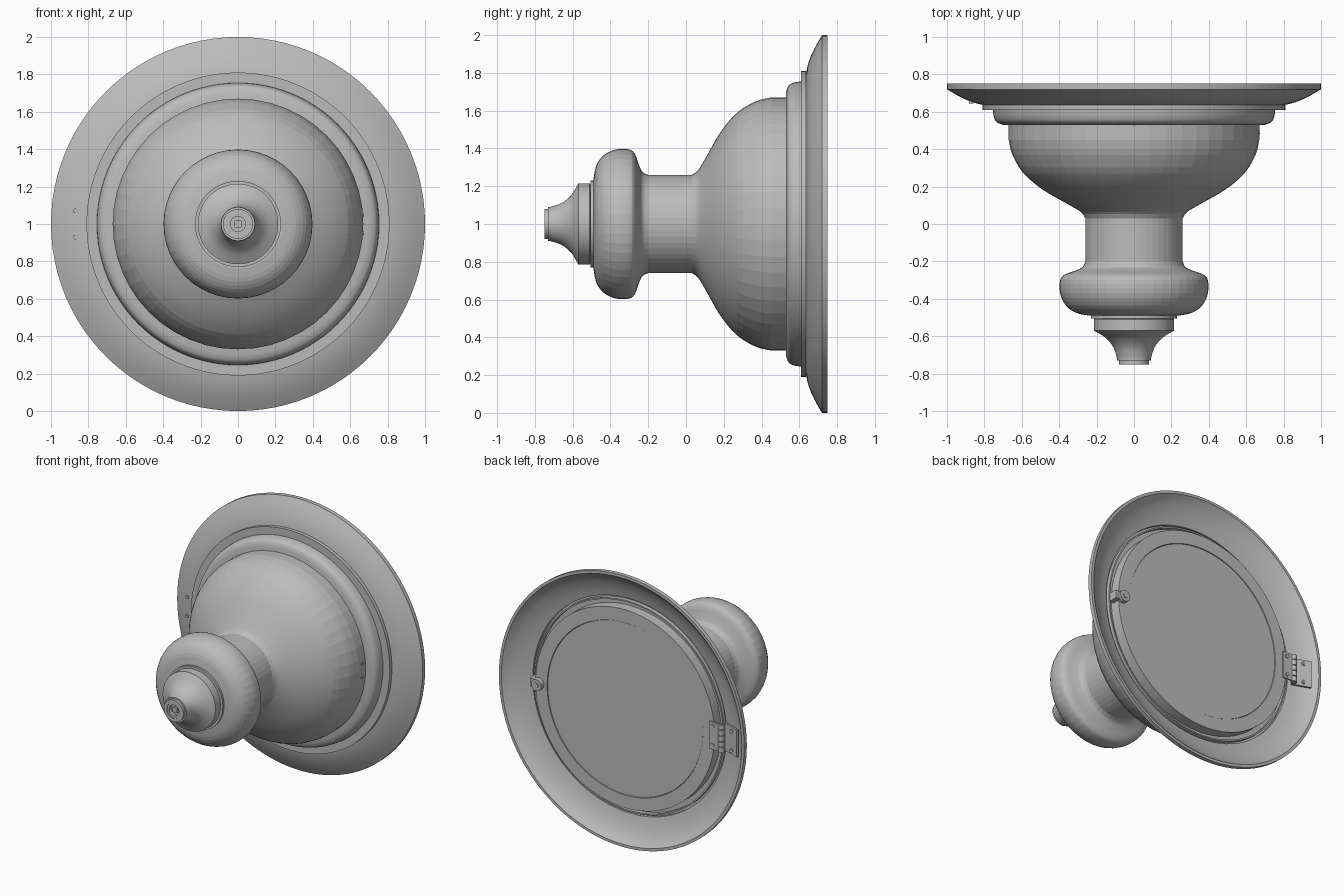
import bpy
import bmesh
from math import pi, sin, cos, radians
from mathutils import Matrix, Vector

if "Cube" in bpy.data.objects:
    bpy.data.objects.remove(bpy.data.objects["Cube"], do_unlink=True)

grey = bpy.data.materials.new("plain grey metal")
grey.use_nodes = True
grey.diffuse_color = (0.5, 0.5, 0.5, 1)
grey.node_tree.nodes["Principled BSDF"].inputs["Base Color"].default_value = grey.diffuse_color

CENTRE = Vector((0, 0, 1))
ACROSS_X = Matrix.Rotation(pi / 2, 4, "Y")
ALONG_Y = Matrix.Rotation(pi / 2, 4, "X")


def finish(name, bm, smooth_angle=0):
    """Turn a bmesh into a named object, optionally smooth shaded."""
    bmesh.ops.remove_doubles(bm, verts=bm.verts, dist=0.0002)
    bmesh.ops.recalc_face_normals(bm, faces=bm.faces)
    mesh = bpy.data.meshes.new(name)
    bm.to_mesh(mesh)
    bm.free()
    mesh.materials.append(grey)
    obj = bpy.data.objects.new(name, mesh)
    bpy.context.collection.objects.link(obj)
    if smooth_angle:
        bpy.ops.object.select_all(action="DESELECT")
        obj.select_set(True)
        bpy.context.view_layer.objects.active = obj
        bpy.ops.object.shade_smooth_by_angle(angle=radians(smooth_angle))
    return obj


def curve(points, steps=4):
    """Smooth run of profile points passing through the given ones."""
    p = [Vector(q) for q in points]
    p = [2 * p[0] - p[1]] + p + [2 * p[-1] - p[-2]]
    out = []
    for a, b, c, d in zip(p, p[1:], p[2:], p[3:]):
        for i in range(steps):
            t = i / steps
            out.append((2 * b + (c - a) * t + (2 * a - 5 * b + 4 * c - d) * t ** 2
                        + (3 * b - a - 3 * c + d) * t ** 3) / 2)
    return out + [p[-2]]


def lathe(name, profile, sides=64, ring=False, smooth_angle=0):
    """Turn (radius, y) points about the front-to-back axis."""
    bm = bmesh.new()
    verts = [bm.verts.new(CENTRE + Vector((r, y, 0))) for r, y in profile]
    pairs = list(zip(verts, verts[1:]))
    if ring:
        pairs.append((verts[-1], verts[0]))
    edges = [bm.edges.new(pair) for pair in pairs]
    bmesh.ops.spin(bm, geom=verts + edges, cent=CENTRE, axis=(0, 1, 0),
                   angle=2 * pi, steps=sides, use_merge=True)
    return finish(name, bm, smooth_angle)


def cylinder(name, place, radius, length, turn=Matrix(), sides=20):
    bm = bmesh.new()
    bmesh.ops.create_cone(bm, cap_ends=True, segments=sides, radius1=radius, radius2=radius,
                          depth=length, matrix=Matrix.Translation(place) @ turn)
    return finish(name, bm, 40)


def box(name, place, size, turn=Matrix()):
    bm = bmesh.new()
    bmesh.ops.create_cube(bm, size=1, matrix=Matrix.Translation(place) @ turn
                          @ Matrix.Diagonal((*size, 1)))
    return finish(name, bm)


# Nozzle with a shallow bore in its tip
lathe("nozzle", [(0, -.72), (.04, -.72), (.04, -.745), (.055, -.745), (.055, -.75),
                 (.08, -.75), (.08, -.73), (.09, -.73)]
      + curve([(.09, -.72), (.11, -.66), (.15, -.61), (.205, -.575)])
      + [(.215, -.57), (.215, -.51), (.2, -.5), (0, -.5)], 48, smooth_angle=20)
box("nozzle_key", (0, -.725, 1), (.035, .02, .035))
for i in range(3):
    a = i * 2 * pi / 3
    cylinder("nozzle_screw", (.067 * cos(a), -.748, 1 + .067 * sin(a)), .009, .004, ALONG_Y, 10)

# Thin collar between the nozzle and the bulb
lathe("collar", [(0, -.505), (.23, -.505), (.23, -.485), (0, -.485)], 48, smooth_angle=30)

# Bulb, neck and bowl
bulb = curve([(.24, -.49), (.31, -.475), (.365, -.435), (.395, -.37),
              (.395, -.3), (.37, -.27), (.315, -.25), (.275, -.23), (.26, -.2)], 3)
bowl = curve([(.26, .03), (.285, .065), (.37, .115), (.49, .185), (.59, .27),
              (.65, .37), (.67, .45)], 3)
lathe("bulb_neck_bowl", [(0, -.49)] + bulb + bowl + [(.67, .56), (0, .56)], 48, smooth_angle=6)

# Stepped mouldings behind the bowl
lathe("rounded_band", [(.6, .53)] + curve([(.70, .53), (.735, .545), (.75, .575), (.755, .615)], 3)
      + [(.6, .615)], 96, True, 30)
lathe("backing_ring", [(.6, .61), (.81, .61), (.81, .635), (.6, .635)], 96, True, 30)

# Dished flange
lathe("flange", curve([(.79, .633), (.86, .65), (.93, .68), (1, .72)], 3)
      + [(1, .75), (.98, .75)] + curve([(.975, .745), (.93, .708), (.86, .675), (.79, .655)], 3),
      96, True, 30)

# Rear door: frame and flush glass with a fine seam
lathe("door_frame", [(.635, .6), (.73, .6), (.73, .71), (.635, .71)], 96, True, 30)
lathe("door_glass", [(0, .62), (.632, .62), (.632, .706), (0, .706)], 96, smooth_angle=30)
lathe("seal_lip", [(.765, .63), (.775, .63), (.775, .665), (.765, .665)], 96, True, 30)

# Hinge on the model's right: barrel knuckles, two leaves and screws
tilt = Matrix.Rotation(radians(-20), 4, "Z")
box("hinge_flange_leaf", (-.865, .705, 1), (.14, .015, .2), tilt)
box("hinge_door_leaf", (-.74, .718, 1), (.09, .012, .2))
for i in range(-2, 3):
    cylinder("hinge_knuckle", (-.79, .715, 1 + .042 * i), .022, .036)
cylinder("hinge_pin", (-.79, .715, 1), .012, .22)
for side in (-1, 1):
    z = 1 + .07 * side
    cylinder("hinge_leaf_screw", (-.875, .715, z), .014, .02, ALONG_Y)
    cylinder("hinge_door_screw", (-.725, .724, z), .014, .014, ALONG_Y)
    cylinder("hinge_bolt", (-.87, .67, z), .012, .05, ALONG_Y)
    cylinder("latch_bolt", (.665, .49, 1 + .05 * side), .01, .016, ACROSS_X)

# Latch on the model's left: tab and round boss
box("latch_tab", (.73, .69, 1), (.07, .07, .06))
cylinder("latch_boss", (.7, .7, 1), .042, .09, ALONG_Y)
cylinder("latch_pin", (.7, .72, 1), .018, .06, ALONG_Y)
